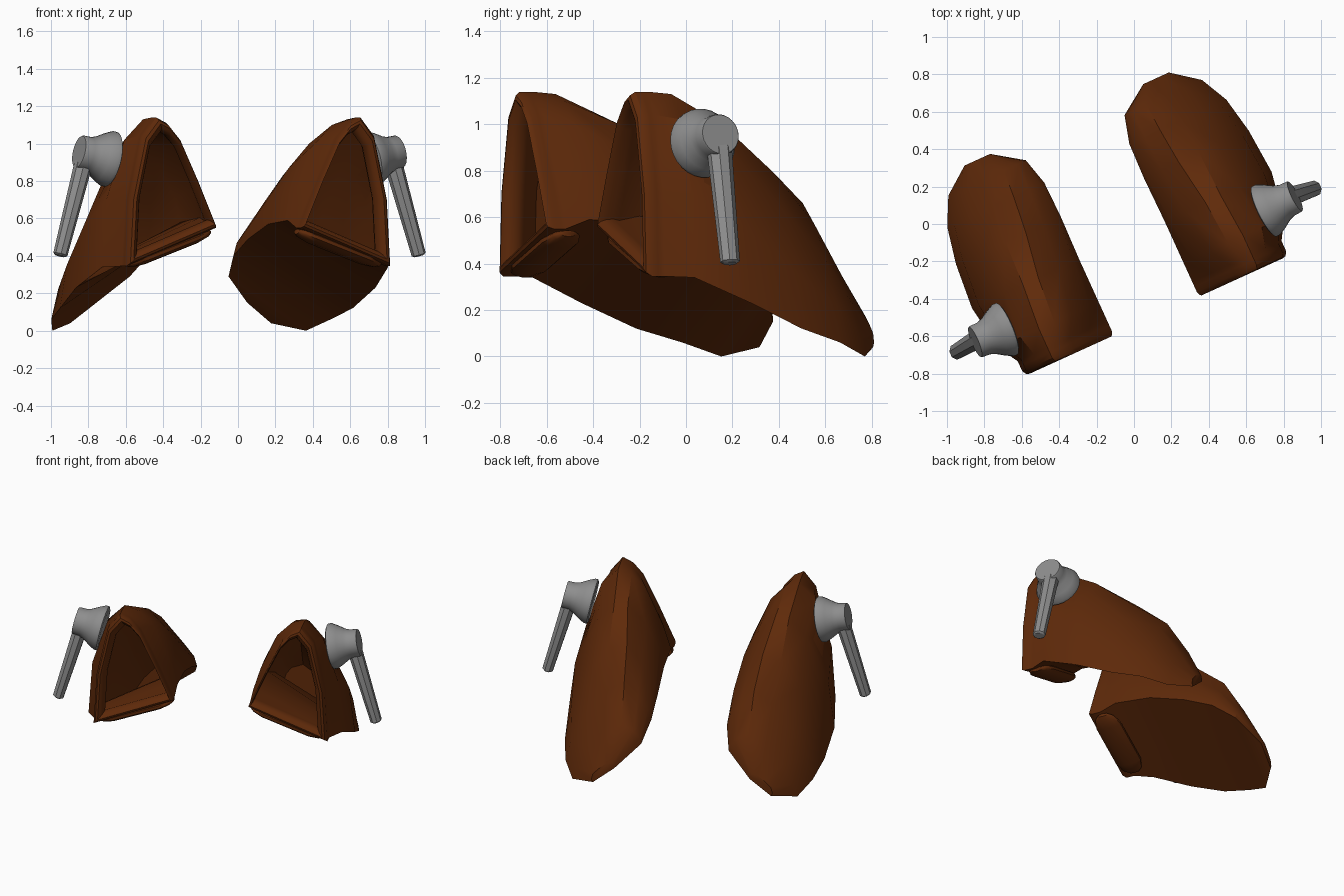
import bpy, bmesh, math
from mathutils import Matrix, Vector

cube = bpy.data.objects.get("Cube")
if cube:
    bpy.data.objects.remove(cube, do_unlink=True)


def make_material(name, rgb, roughness):
    mat = bpy.data.materials.new(name)
    mat.use_nodes = True
    colour = (*rgb, 1.0)
    mat.diffuse_color = colour
    shader = mat.node_tree.nodes["Principled BSDF"]
    shader.inputs["Base Color"].default_value = colour
    shader.inputs["Roughness"].default_value = roughness
    return mat


leather = make_material("brown leather", (0.115, 0.023, 0.003), 0.7)
metal = make_material("grey metal", (0.27, 0.27, 0.27), 0.5)

# The pair is symmetric about a plane turned away from the front
PLACE = Matrix.Rotation(math.radians(24.5), 4, "Z") @ Matrix.Translation((-0.095, 0, 0))


def loft(name, rings, side, mat, angle):
    """Skin a list of equal rings, cap both ends, mirror by side and place."""
    bm = bmesh.new()
    place = PLACE @ Matrix.Diagonal((side, 1, 1, 1))
    loops = [[bm.verts.new(place @ p) for p in ring] for ring in rings]
    count = len(rings[0])
    for a, b in zip(loops, loops[1:]):
        for i in range(count):
            j = (i + 1) % count
            bm.faces.new((a[i], a[j], b[j], b[i]))
    bm.faces.new(loops[0])
    bm.faces.new(loops[-1])
    bmesh.ops.recalc_face_normals(bm, faces=bm.faces)
    mesh = bpy.data.meshes.new(name)
    bm.to_mesh(mesh)
    bm.free()
    obj = bpy.data.objects.new(name, mesh)
    bpy.context.collection.objects.link(obj)
    mesh.materials.append(mat)
    bpy.ops.object.select_all(action="DESELECT")
    obj.select_set(True)
    bpy.context.view_layer.objects.active = obj
    bpy.ops.object.shade_smooth_by_angle(angle=math.radians(angle))
    return obj


def spun(start, end, profile, steps=24, wide=1.0):
    """Rings around the line start-end; profile holds (fraction, radius)."""
    start, end = Vector(start), Vector(end)
    axis = (end - start).normalized()
    across = Vector((0, 1, 0))
    across = (across - axis * across.dot(axis)).normalized()
    other = axis.cross(across)
    turns = [math.tau * (i + 0.5) / steps for i in range(steps)]
    return [[start.lerp(end, t) + across * (r * wide * math.cos(a)) + other * (r * math.sin(a))
             for a in turns] for t, r in profile]


# Shell sections, front to toe: depth, then (across, height) from the inner
# sole edge over the ridge to the outer sole edge
SECTIONS = [
    (-.46, [(.25, .55), (.36, .8), (.47, 1.03), (.54, 1.11), (.6, 1.14), (.68, 1.04), (.755, .7), (.775, .345)]),
    (-.3, [(.25, .59), (.3, .75), (.41, 1), (.51, 1.1), (.6, 1.13), (.71, 1.02), (.815, .7), (.84, .34)]),
    (-.05, [(.25, .57), (.28, .7), (.37, .87), (.49, 1), (.58, 1), (.69, .87), (.84, .55), (.88, .23)]),
    (.2, [(.245, .49), (.26, .57), (.35, .7), (.45, .83), (.57, .79), (.69, .62), (.82, .35), (.86, .12)]),
    (.4, [(.25, .4), (.27, .47), (.34, .56), (.43, .66), (.55, .57), (.68, .41), (.78, .22), (.82, .06)]),
    (.55, [(.29, .29), (.3, .33), (.34, .38), (.42, .41), (.53, .33), (.64, .21), (.72, .08), (.745, 0)]),
    (.66, [(.45, .15), (.45, .17), (.46, .19), (.5, .18), (.55, .14), (.59, .1), (.6, .06), (.59, .04)]),
]


def section_ring(section, scale=1.0, depth=None, pivot=None):
    v, points = section
    v = v if depth is None else depth
    cu, cz = pivot or [sum(axis) / len(points) for axis in zip(*points)]
    return [Vector((cu + (u - cu) * scale, v, cz + (z - cz) * scale)) for u, z in points]


# Thick rounded lip around the opening: (depth, scale) about a pivot
LIP = [(-.41, 1), (-.44, 1), (-.47, 1), (-.492, .96), (-.497, .91),
       (-.485, .85), (-.46, .81), (-.43, .8), (-.4, .83)]
LIP_PIVOT = (.43, .76)

for side, label in ((1, "left"), (-1, "right")):
    # Hollow foot cover: outside from the toe, over the lip, into the cavity
    outside = [section_ring(s) for s in reversed(SECTIONS[1:])]
    lip = [section_ring(SECTIONS[0], scale, depth, LIP_PIVOT) for depth, scale in LIP]
    cavity = [section_ring(s, 0.94) for s in SECTIONS[1:6]]
    loft(label + "_foot_cover", outside + lip + cavity, side, leather, 32)

    # Broad tread pad under the opening
    pad = spun((.26, -.395, .53), (.74, -.395, .355),
               [(0, .014), (.05, .025), (.18, .034), (.82, .034), (.95, .025), (1, .014)], 12, 2.6)
    loft(label + "_tread_pad", pad, side, leather, 45)

    # Flared side boss with a flat outer head
    boss = spun((.75, -.228, .915), (.94, -.222, .957),
                [(0, .135), (.04, .15), (.14, .15), (.35, .129), (.57, .103),
                 (.73, .092), (.97, .09), (1, .086)], 28)
    loft(label + "_side_boss", boss, side, metal, 35)

    # Hanging lever, its top sunk into the boss head
    lever = spun((.895, -.212, .945), (1.055, -.228, .4),
                 [(0, .04), (.1, .048), (.95, .038), (.985, .038), (1, .027)], 8, 1.15)
    loft(label + "_lever", lever, side, metal, 30)
